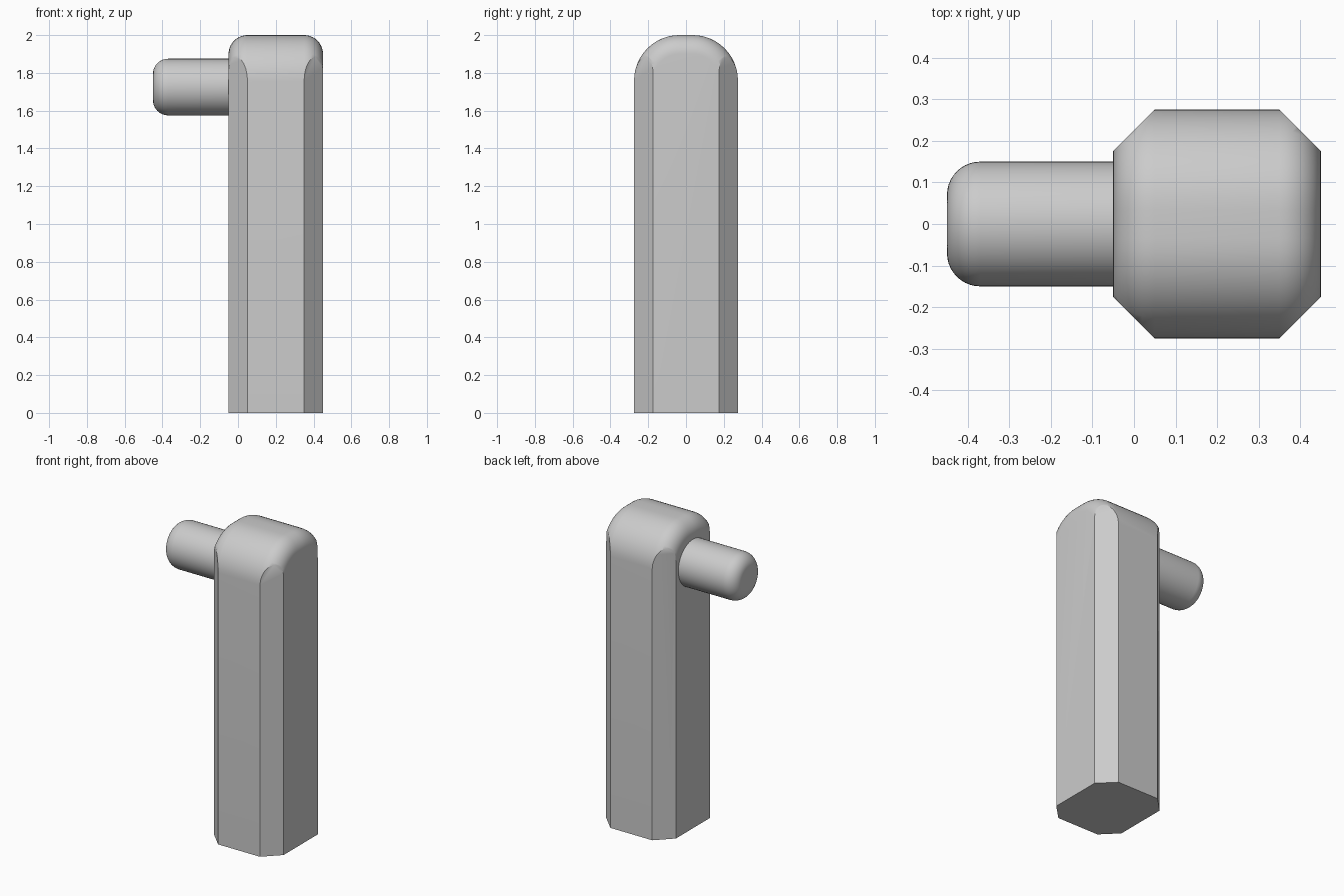
import bpy, bmesh, math
from mathutils import Vector

cube = bpy.data.objects.get("Cube")
if cube:
    bpy.data.objects.remove(cube)

grey = bpy.data.materials.new("plain grey")
grey.use_nodes = True
grey.diffuse_color = (0.6, 0.6, 0.6, 1)
grey.node_tree.nodes["Principled BSDF"].inputs["Base Color"].default_value = (0.6, 0.6, 0.6, 1)

X0, X1, HALF, TOP = -0.05, 0.45, 0.275, 2.0
ROUND, FILLET, CHAMFER = 0.24, 0.1, 0.1


def finish(bm, name):
    bmesh.ops.recalc_face_normals(bm, faces=bm.faces)
    mesh = bpy.data.meshes.new(name)
    bm.to_mesh(mesh)
    bm.free()
    mesh.materials.append(grey)
    obj = bpy.data.objects.new(name, mesh)
    bpy.context.collection.objects.link(obj)
    bpy.ops.object.select_all(action='DESELECT')
    obj.select_set(True)
    bpy.context.view_layer.objects.active = obj
    bpy.ops.object.shade_smooth_by_angle(angle=math.radians(30))


def loft(bm, rings):
    """Skin closed rings of points and cap both ends."""
    loops = [[bm.verts.new(p) for p in ring] for ring in rings]
    for a, b in zip(loops, loops[1:]):
        for i in range(len(a)):
            j = (i + 1) % len(a)
            bm.faces.new((a[i], a[j], b[j], b[i]))
    bm.faces.new(loops[0])
    bm.faces.new(loops[-1])


def arch(x, inset, steps=12):
    """Round-shouldered outline of the post, shrunk by inset."""
    r, c = ROUND - inset, HALF - ROUND
    pts = [(x, HALF - inset, 0)]
    for side, start in ((1, 0), (-1, math.pi / 2)):
        for i in range(steps + 1):
            a = start + math.pi / 2 * i / steps
            pts.append((x, side * c + r * math.cos(a), TOP - ROUND + r * math.sin(a)))
    return pts + [(x, inset - HALF, 0)]


# Post: arched slab with filleted ends
steps = 10
angles = [math.pi / 2 * i / steps for i in range(steps + 1)]
ends = [(FILLET * (1 - math.sin(a)), FILLET * (1 - math.cos(a))) for a in angles]
rings = [arch(X0 + d, inset) for inset, d in ends]
rings += [arch(X1 - d, inset) for inset, d in reversed(ends)]
bm = bmesh.new()
loft(bm, rings)

# Flat chamfers on the four upright corners
for sx, x in ((-1, X0), (1, X1)):
    for sy in (-1, 1):
        bmesh.ops.bisect_plane(
            bm, geom=bm.verts[:] + bm.edges[:] + bm.faces[:], dist=1e-5,
            plane_co=Vector((x, sy * (HALF - CHAMFER), 0)),
            plane_no=Vector((sx, sy, 0)), clear_outer=True)
        rim = [e for e in bm.edges if e.is_boundary]
        bmesh.ops.holes_fill(bm, edges=rim, sides=0)
finish(bm, "post")

# Peg: round bar with a rounded tip
PEG, TIP, SIDES = 0.15, 0.08, 48


def circle(x, r):
    turns = [2 * math.pi * i / SIDES for i in range(SIDES)]
    return [(x, r * math.cos(t), 1.725 + r * math.sin(t)) for t in turns]


rings = [circle(-0.45 + TIP * (1 - math.cos(a)), PEG - TIP * (1 - math.sin(a))) for a in angles]
rings.append(circle(X0 + 0.01, PEG))
bm = bmesh.new()
loft(bm, rings)
finish(bm, "peg")
